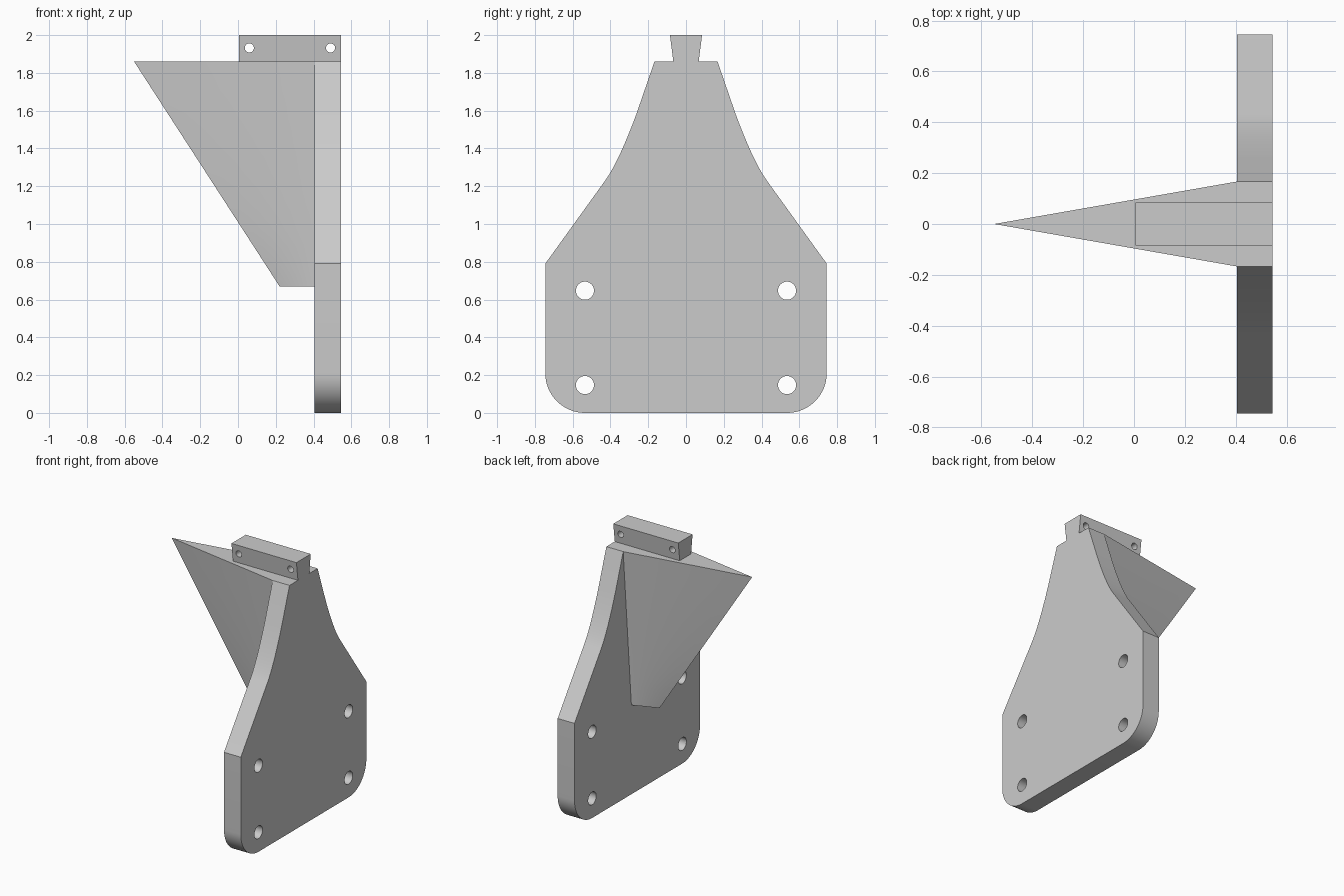
import bpy, bmesh
from math import sin, cos, pi, radians
from mathutils import Matrix, Vector

cube = bpy.data.objects.get("Cube")
if cube:
    bpy.data.objects.remove(cube)

grey = bpy.data.materials.new("light_grey")
grey.use_nodes = True
colour = (0.6, 0.6, 0.6, 1)
grey.diffuse_color = colour
grey.node_tree.nodes["Principled BSDF"].inputs["Base Color"].default_value = colour

BACK, FACE, DECK, TOP = 0.405, 0.545, 1.86, 2.0


def finish(obj):
    obj.data.materials.clear()
    obj.data.materials.append(grey)
    bpy.ops.object.select_all(action='DESELECT')
    obj.select_set(True)
    bpy.context.view_layer.objects.active = obj
    bpy.ops.object.shade_smooth_by_angle(angle=radians(25))


def circle(u, v, r, n=32):
    return [(u + r * cos(2 * pi * i / n), v + r * sin(2 * pi * i / n)) for i in range(n)]


def extrude_outlines(name, outlines, matrix, depth):
    """Solid from closed outlines; inner outlines become holes."""
    curve = bpy.data.curves.new(name, 'CURVE')
    curve.dimensions, curve.fill_mode, curve.extrude = '2D', 'BOTH', depth / 2
    for pts in outlines:
        spline = curve.splines.new('POLY')
        spline.points.add(len(pts) - 1)
        for p, (u, v) in zip(spline.points, pts):
            p.co = (u, v, 0, 1)
        spline.use_cyclic_u = True
    obj = bpy.data.objects.new(name + "_curve", curve)
    bpy.context.collection.objects.link(obj)
    bpy.context.view_layer.update()
    mesh = bpy.data.meshes.new_from_object(obj.evaluated_get(bpy.context.evaluated_depsgraph_get()))
    bpy.data.objects.remove(obj)
    mesh.transform(matrix)
    bm = bmesh.new()
    bm.from_mesh(mesh)
    bmesh.ops.remove_doubles(bm, verts=bm.verts, dist=1e-5)
    bmesh.ops.recalc_face_normals(bm, faces=bm.faces)
    bm.to_mesh(mesh)
    bm.free()
    solid = bpy.data.objects.new(name, mesh)
    bpy.context.collection.objects.link(solid)
    return solid


def yz_to_world(x):
    # Outline u runs along y, v along z, thickness along x
    return Matrix(((0, 0, 1, x), (1, 0, 0, 0), (0, 1, 0, 0), (0, 0, 0, 1)))


# Mounting plate: rounded foot, straight sides, curved shoulders, four bolt holes
R = 0.21
half = [(0.535 + R * sin(a), R - R * cos(a)) for a in (i * pi / 32 for i in range(17))]
half.append((0.745, 0.79))
p0, p1, p2 = Vector((0.43, 1.227)), Vector((0.355, 1.331)), Vector((0.26, 1.59))
for i in range(13):
    t = i / 12
    half.append(tuple(p0 * (1 - t) ** 2 + p1 * 2 * t * (1 - t) + p2 * t * t))
half.append((0.167, DECK))
outline = half + [(-y, z) for y, z in reversed(half)]
holes = [circle(y, z, 0.048) for y in (-0.535, 0.535) for z in (0.147, 0.647)]
plate = extrude_outlines("mounting_plate", [outline] + holes,
                         yz_to_world((BACK + FACE) / 2), FACE - BACK)
finish(plate)

# Dovetail rail on top, drilled crosswise near both ends
rail_start = 0.005
rail = extrude_outlines("dovetail_rail",
                        [[(-0.067, DECK), (0.067, DECK), (0.085, TOP), (-0.085, TOP)]],
                        yz_to_world((rail_start + FACE) / 2), FACE - rail_start)
xz_to_world = Matrix(((1, 0, 0, 0), (0, 0, -1, 0), (0, 1, 0, 0), (0, 0, 0, 1)))
drill = extrude_outlines("rail_drill", [circle(x, 1.932, 0.024) for x in (0.06, 0.49)],
                         xz_to_world, 0.4)
drill.hide_render = True
cut = rail.modifiers.new("drill_holes", 'BOOLEAN')
cut.operation, cut.solver, cut.object = 'DIFFERENCE', 'EXACT', drill
bpy.context.view_layer.update()
drilled = bpy.data.meshes.new_from_object(
    rail.evaluated_get(bpy.context.evaluated_depsgraph_get()))
rail.modifiers.clear()
rail.data = drilled
bpy.data.objects.remove(drill)
finish(rail)

# Tapered gusset: triangular top lofted down to a small triangular foot
top = [Vector(p) for p in ((BACK, 0.167, DECK), (-0.55, 0, DECK), (BACK, -0.167, DECK))]
foot = [Vector(p) for p in ((BACK, 0.07, 0.67), (0.22, 0, 0.67), (BACK, -0.07, 0.67))]
STEPS = 8


def ring(corners, bm):
    a, tip, b = corners
    pts = [a.lerp(tip, i / STEPS) for i in range(STEPS)]
    pts += [tip.lerp(b, i / STEPS) for i in range(STEPS + 1)]
    return [bm.verts.new(p) for p in pts]


bm = bmesh.new()
rings = [ring([f.lerp(t, k / STEPS) for f, t in zip(foot, top)], bm) for k in range(STEPS + 1)]
for low, high in zip(rings, rings[1:]):
    for i in range(len(low)):
        j = (i + 1) % len(low)
        bm.faces.new((low[i], low[j], high[j], high[i]))
bm.faces.new(rings[0])
bm.faces.new(rings[-1])
bmesh.ops.recalc_face_normals(bm, faces=bm.faces)
mesh = bpy.data.meshes.new("gusset")
bm.to_mesh(mesh)
bm.free()
gusset = bpy.data.objects.new("gusset", mesh)
bpy.context.collection.objects.link(gusset)
finish(gusset)
